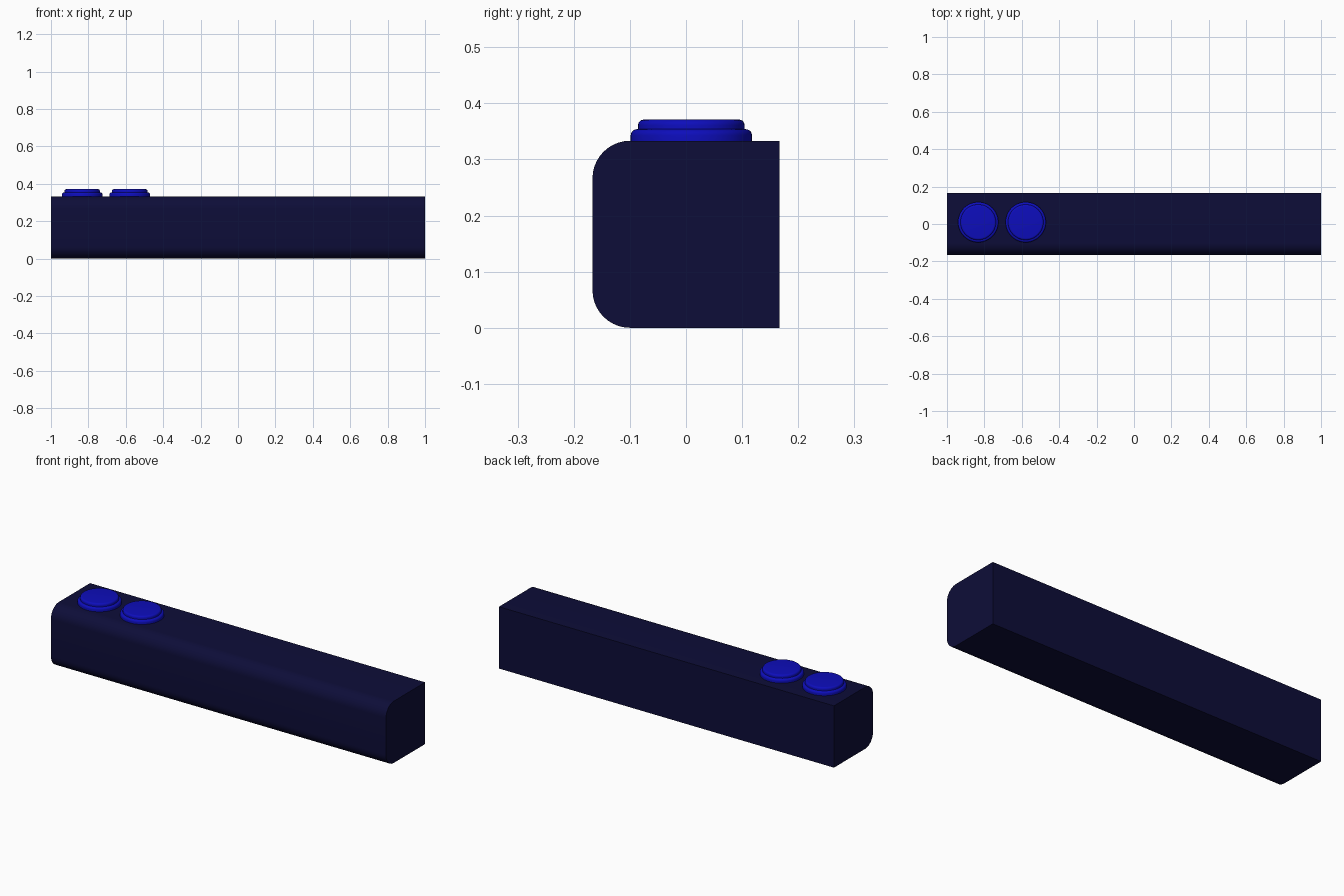
import bpy, bmesh, math

if "Cube" in bpy.data.objects:
    bpy.data.objects.remove(bpy.data.objects["Cube"])


def material(name, color):
    m = bpy.data.materials.new(name)
    m.diffuse_color = color
    m.use_nodes = True
    m.node_tree.nodes["Principled BSDF"].inputs["Base Color"].default_value = m.diffuse_color
    return m


def finish(name, bm, mat):
    bmesh.ops.recalc_face_normals(bm, faces=bm.faces)
    mesh = bpy.data.meshes.new(name)
    bm.to_mesh(mesh)
    bm.free()
    obj = bpy.data.objects.new(name, mesh)
    bpy.context.collection.objects.link(obj)
    mesh.materials.append(mat)
    bpy.ops.object.select_all(action='DESELECT')
    obj.select_set(True)
    bpy.context.view_layer.objects.active = obj
    bpy.ops.object.shade_smooth_by_angle(angle=math.radians(35))
    return obj


navy = material("navy", (0.004, 0.004, 0.04, 1))
blue = material("blue", (0.004, 0.004, 0.5, 1))

HALF, TOP, R = 1 / 6, 1 / 3, 0.067

# Long bar: block with both front edges rounded
bm = bmesh.new()
bmesh.ops.create_cube(bm, size=1)
for v in bm.verts:
    v.co = (v.co.x * 2, v.co.y * 2 * HALF, (v.co.z + 0.5) * TOP)
front_edges = [e for e in bm.edges if all(v.co.y < 0 for v in e.verts)
               and abs(e.verts[0].co.x - e.verts[1].co.x) > 1]
bmesh.ops.bevel(bm, geom=front_edges, offset=R, segments=10, profile=0.5,
                affect='EDGES')
finish("bar_body", bm, navy)


def button_part(name, x, y, radius, z0, z1, rounding, steps=5, sides=48):
    """Disc with a rounded upper rim, spun from a profile."""
    profile = [(radius, z0)]
    for i in range(steps + 1):
        a = math.pi / 2 * i / steps
        profile.append((radius - rounding + rounding * math.cos(a),
                        z1 - rounding + rounding * math.sin(a)))
    bm = bmesh.new()
    rings = [[bm.verts.new((x + r * math.cos(2 * math.pi * k / sides),
                            y + r * math.sin(2 * math.pi * k / sides), z))
              for k in range(sides)] for r, z in profile]
    for low, high in zip(rings, rings[1:]):
        for k in range(sides):
            n = (k + 1) % sides
            bm.faces.new((low[k], low[n], high[n], high[k]))
    bm.faces.new(rings[-1])
    bm.faces.new(rings[0][::-1])
    finish(name, bm, blue)


# Two push buttons: wide collar with a smaller cap on top
for side, x in (("left", -0.833), ("right", -0.579)):
    button_part(side + "_button_collar", x, 0.0095, 0.108, TOP - 0.003, 0.354, 0.011)
    button_part(side + "_button_cap", x, 0.0095, 0.095, 0.350, 0.371, 0.010)
